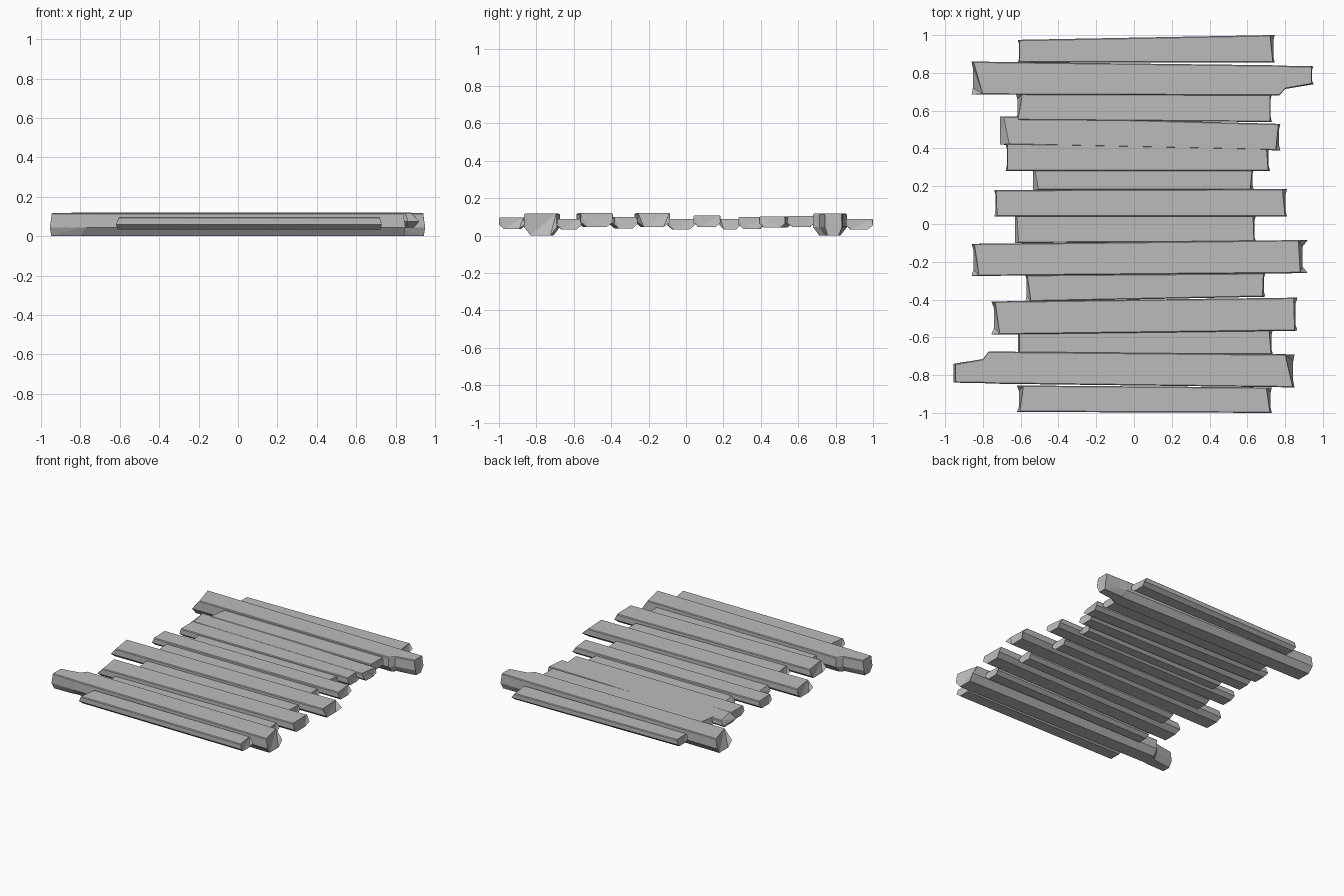
import bpy
import bmesh

cube = bpy.data.objects.get("Cube")
if cube:
    bpy.data.objects.remove(cube, do_unlink=True)

# One weathered grey for all the timber
wood = bpy.data.materials.new("weathered_grey_wood")
wood.use_nodes = True
grey = (0.5, 0.5, 0.5, 1.0)
wood.diffuse_color = grey
wood.node_tree.nodes["Principled BSDF"].inputs["Base Color"].default_value = grey


def section(front, back, low, high):
    """Flat-topped timber section, tapering underneath: (y, z, is_top)."""
    inset = (back - front) * 0.2
    rim = 0.005
    shoulder = low + (high - low) * 0.38
    return [(front + rim, high, True), (back - rim, high, True),
            (back, high - rim, True), (back, shoulder, False),
            (back - inset, low, False), (front + inset, low, False),
            (front, shoulder, False), (front, high - rim, True)]


def plank(name, left, right, left_y, right_y, height, tips=(0.01, 0.01), steps=()):
    """left/right: x of the top corners (front, back); left_y/right_y: (front, back);
    tips: how far each end juts out below the top; steps: extra (x, front, back)."""
    stations = [(left, left_y, -tips[0])]
    stations += [((x, x), (front, back), 0) for x, front, back in steps]
    stations += [(right, right_y, tips[1])]

    bm = bmesh.new()
    rings = []
    for ends, (front, back), tip in stations:
        outer = (min(ends) if tip < 0 else max(ends)) + tip
        ring = []
        for y, z, is_top in section(front, back, *height):
            t = (y - front) / (back - front)
            x = ends[0] + (ends[1] - ends[0]) * t if is_top else outer
            if z == height[0]:
                x -= tip * 0.7
            ring.append(bm.verts.new((x, y, z)))
        rings.append(ring)

    # Skin between the stations and close both ends
    for a, b in zip(rings, rings[1:]):
        for i in range(len(a)):
            j = (i + 1) % len(a)
            bm.faces.new((a[i], a[j], b[j], b[i]))
    for ring in (rings[0], rings[-1]):
        bm.faces.new(ring)
    bmesh.ops.triangulate(bm, faces=bm.faces[:])
    bmesh.ops.recalc_face_normals(bm, faces=bm.faces[:])

    mesh = bpy.data.meshes.new(name)
    bm.to_mesh(mesh)
    bm.free()
    mesh.materials.append(wood)
    bpy.context.collection.objects.link(bpy.data.objects.new(name, mesh))


# Vertical extents shared by the kinds of timber
BEAM = (0.0, 0.118)
THICK = (0.045, 0.12)
MIDDLE = (0.045, 0.107)
THIN = (0.032, 0.09)

# Heavy cross beams near the two ends, each with a notched tip
plank("back_beam", (-0.80, -0.85), (0.94, 0.94), (0.685, 0.86), (0.74, 0.835), BEAM,
      steps=[(0.77, 0.68, 0.84), (0.80, 0.715, 0.838)])
plank("front_beam", (-0.945, -0.945), (0.84, 0.80), (-0.84, -0.74), (-0.865, -0.69), BEAM,
      steps=[(-0.80, -0.842, -0.715), (-0.77, -0.845, -0.675)])

# Long raised planks
plank("front_long_plank", (-0.71, -0.735), (0.85, 0.845), (-0.585, -0.41), (-0.565, -0.39),
      THICK, (0.02, 0.015))
plank("middle_long_plank", (-0.82, -0.845), (0.88, 0.87), (-0.275, -0.105), (-0.26, -0.085),
      THICK, (0.015, 0.04))

# Medium planks
plank("centre_plank", (-0.725, -0.73), (0.80, 0.785), (0.04, 0.18), (0.04, 0.185), MIDDLE)
plank("back_wide_plank", (-0.67, -0.67), (0.71, 0.70), (0.28, 0.425), (0.28, 0.42), (0.035, 0.1))
plank("back_offset_plank", (-0.66, -0.69), (0.75, 0.765), (0.42, 0.57), (0.39, 0.53),
      (0.042, 0.101), (0.02, 0.01))
plank("back_inner_plank", (-0.615, -0.59), (0.72, 0.72), (0.55, 0.69), (0.54, 0.69), (0.045, 0.104))
plank("front_inner_plank", (-0.545, -0.565), (0.68, 0.685), (-0.41, -0.27), (-0.385, -0.26),
      (0.038, 0.1))

# Thin planks filling the gaps and the two outer edges
plank("back_edge_plank", (-0.605, -0.605), (0.735, 0.72), (0.855, 0.975), (0.855, 1.0), THIN)
plank("back_gap_plank", (-0.505, -0.525), (0.615, 0.625), (0.18, 0.29), (0.18, 0.29), THIN)
plank("centre_gap_plank", (-0.61, -0.62), (0.635, 0.63), (-0.1, 0.045), (-0.095, 0.045), THIN)
plank("front_gap_plank", (-0.605, -0.605), (0.725, 0.715), (-0.69, -0.575), (-0.69, -0.56), THIN)
plank("front_edge_plank", (-0.605, -0.585), (0.72, 0.70), (-0.995, -0.855), (-1.0, -0.865),
      (0.035, 0.097), (0.015, 0.01))
